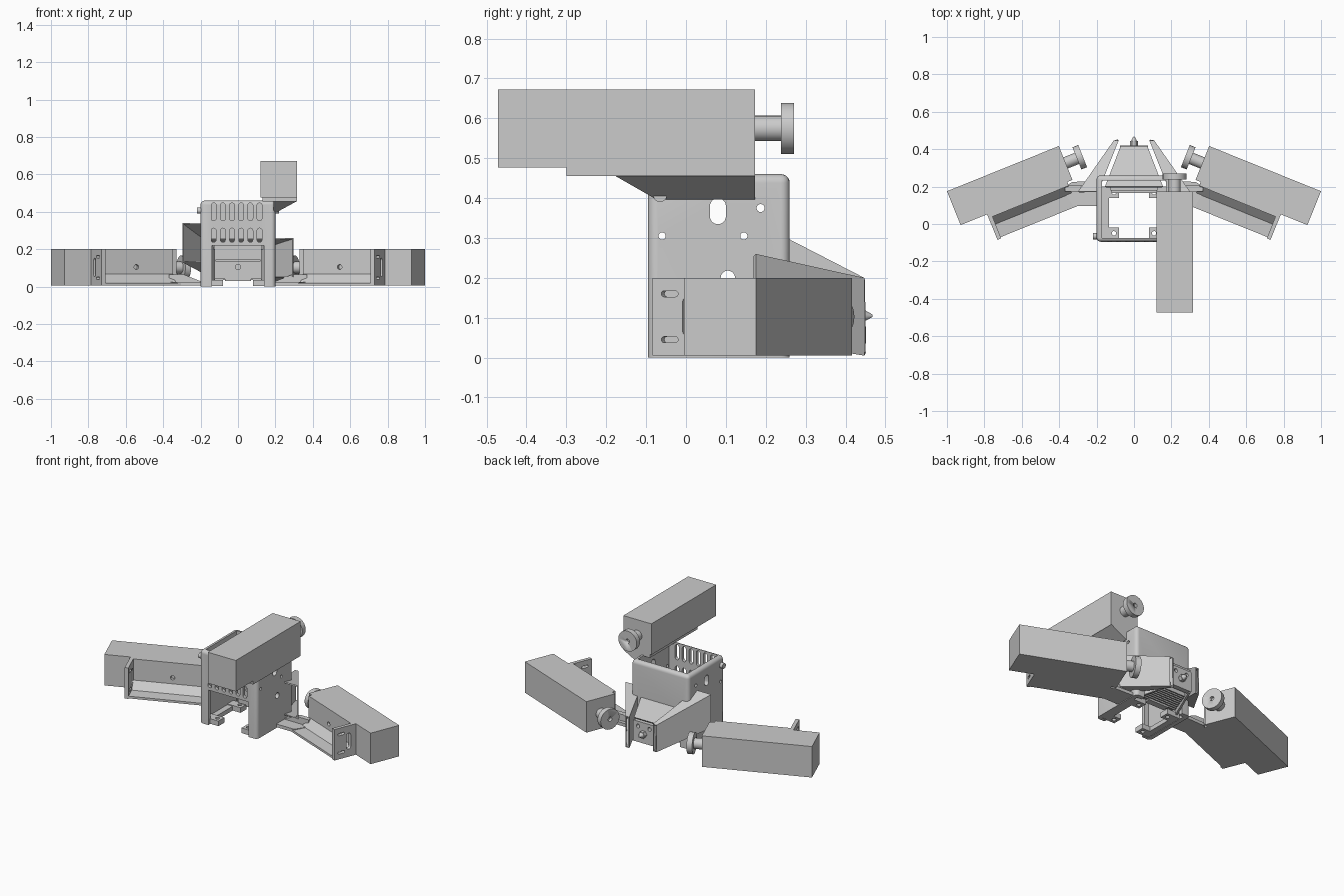
import bpy, bmesh, math
from mathutils import Matrix, Vector

if "Cube" in bpy.data.objects:
    bpy.data.objects.remove(bpy.data.objects["Cube"])

I = Matrix.Identity(4)


def finish(name, bm, smooth=False):
    bmesh.ops.recalc_face_normals(bm, faces=bm.faces)
    me = bpy.data.meshes.new(name)
    bm.to_mesh(me)
    bm.free()
    ob = bpy.data.objects.new(name, me)
    bpy.context.collection.objects.link(ob)
    if smooth:
        activate(ob)
        bpy.ops.object.shade_smooth_by_angle(angle=math.radians(35))
    return ob


def activate(ob):
    bpy.ops.object.select_all(action='DESELECT')
    ob.select_set(True)
    bpy.context.view_layer.objects.active = ob


def prism(name, pts, a, b, axis='z', m=I, smooth=False):
    """Extrude a 2D outline from a to b along an axis."""
    def place(p, h):
        co = {'x': (h, p[0], p[1]), 'y': (p[0], h, p[1]), 'z': (p[0], p[1], h)}[axis]
        return m @ Vector(co)
    bm = bmesh.new()
    lo = [bm.verts.new(place(p, a)) for p in pts]
    hi = [bm.verts.new(place(p, b)) for p in pts]
    bm.faces.new(lo)
    bm.faces.new(hi)
    n = len(pts)
    for i in range(n):
        bm.faces.new((lo[i], lo[(i + 1) % n], hi[(i + 1) % n], hi[i]))
    return finish(name, bm, smooth)


def box(name, x0, x1, y0, y1, z0, z1, m=I):
    return prism(name, [(x0, y0), (x1, y0), (x1, y1), (x0, y1)], z0, z1, 'z', m)


def stadium(cx, cy, w, h, n=8):
    """Rounded slot outline; a circle when w equals h."""
    r = min(w, h) / 2
    pts = []
    for i in range(4 * n):
        t = 2 * math.pi * (i + 0.5) / (4 * n)
        c, s = math.cos(t), math.sin(t)
        pts.append((cx + r * c + math.copysign(w / 2 - r, c),
                    cy + r * s + math.copysign(h / 2 - r, s)))
    if w != h:
        return pts
    return [(cx + r * math.cos(i * math.pi / 12), cy + r * math.sin(i * math.pi / 12)) for i in range(24)]


def cyl(name, c0, c1, r, a, b, axis, m=I):
    return prism(name, stadium(c0, c1, 2 * r, 2 * r), a, b, axis, m, True)


def cut(ob, cutters):
    for c in cutters:
        c.hide_render = True
        mod = ob.modifiers.new('cut', 'BOOLEAN')
        mod.operation, mod.solver, mod.object = 'DIFFERENCE', 'EXACT', c
        activate(ob)
        bpy.ops.object.modifier_apply(modifier=mod.name)
        bpy.data.objects.remove(c)


def duct(name, r0, y0, r1, y1, thick, skip=()):
    """Hollow tapered tube between two rectangles (x0, x1, z0, z1)."""
    bm = bmesh.new()
    rings = []
    for (xa, xb, za, zb), y in ((r0, y0), (r1, y1)):
        rings.append([bm.verts.new((x, y, z)) for x, z in ((xa, za), (xb, za), (xb, zb), (xa, zb))])
    for i in range(4):
        if i not in skip:
            j = (i + 1) % 4
            bm.faces.new((rings[0][i], rings[0][j], rings[1][j], rings[1][i]))
    ob = finish(name, bm)
    mod = ob.modifiers.new('wall', 'SOLIDIFY')
    mod.thickness, mod.offset = thick, -1
    return ob


def actuator(side, m):
    """Motor block with shaft and round knob, local u runs away from the knob."""
    box(side + '_motor_block', 0, 0.645, -0.195, 0, 0, 0.195, m)
    cyl(side + '_shaft', -0.0975, 0.0975, 0.032, -0.066, 0.01, 'x', m)
    knob = cyl(side + '_knob', -0.0975, 0.0975, 0.064, -0.098, -0.065, 'x', m)
    cut(knob, [cyl('hole', -0.0975, 0.0975, 0.013, -0.12, -0.08, 'x', m)])


def frame(u, v, o):
    m = Matrix.Identity(4)
    for i in range(3):
        m[i][0], m[i][1], m[i][3] = u[i], v[i], o[i]
    return m


# Main housing: rounded shell, open top, bottom and lower front
bm = bmesh.new()
bmesh.ops.create_cube(bm, size=1)
for v in bm.verts:
    v.co = Vector((v.co.x * 0.4, 0.0825 + v.co.y * 0.355, 0.23 + v.co.z * 0.46))
edges = [e for e in bm.edges if not all(v.co.z < 0.1 for v in e.verts)]
bmesh.ops.bevel(bm, geom=edges, offset=0.022, segments=5, profile=0.5, affect='EDGES')
housing = finish('housing', bm)
cutters = [box('inner', -0.172, 0.172, -0.075, 0.232, -0.1, 0.6),
           box('front_gap', -0.14, 0.14, -0.2, 0, -0.1, 0.22),
           box('back_gap', -0.14, 0.14, 0.2, 0.4, -0.1, 0.2)]
for i in range(6):
    x = -0.13 + i * 0.049
    cutters.append(prism('slot', stadium(x, 0.40, 0.026, 0.095), -0.2, 0, 'y'))
    cutters.append(prism('slot', stadium(x, 0.275, 0.026, 0.075), -0.2, 0, 'y'))
cutters.append(prism('slot', stadium(0.08, 0.367, 0.04, 0.065), -0.3, 0.3, 'x'))
for y, z, r in ((0.187, 0.375, 0.01), (0.145, 0.305, 0.009), (-0.06, 0.305, 0.009), (0.105, 0.2, 0.018)):
    cutters.append(cyl('hole', y, z, r, -0.3, 0.3, 'x'))
cut(housing, cutters)
activate(housing)
bpy.ops.object.shade_smooth_by_angle(angle=math.radians(35))

for s, side in ((1, 'right'), (-1, 'left')):
    # Bottom mounting flanges and side bosses
    for y0, y1 in ((-0.08, -0.02), (0.14, 0.2)):
        tab = box(side + '_mount_tab', s * 0.08, s * 0.175, y0, y1, 0.003, 0.035)
        cut(tab, [cyl('hole', s * 0.107, (y0 + y1) / 2, 0.012, -0.1, 0.1, 'z')])
    box(side + '_inner_rail', s * 0.135, s * 0.175, -0.08, 0.2, 0.003, 0.03)
    cyl(side + '_boss', -0.065, 0.407, 0.017, s * 0.19, s * 0.22, 'x')

    # Angled motor and its bracket, sharing one local frame
    a = math.radians(22)
    m = frame((s * math.cos(a), -math.sin(a), 0), (-s * math.sin(a), -math.cos(a), 0),
              (s * 0.329, 0.236, 0.005))
    actuator(side, m)
    bracket = prism(side + '_bracket', [(0, 0), (0.14, 0), (0.14, 0.014), (0.065, 0.018),
                    (0.022, 0.062), (0.022, 0.195), (0, 0.195)], 0.03, 0.48, 'x', m)
    cut(bracket, [cyl('hole', z, 0.1, 0.013, 0, 1, 'y', m) for z in (0.24,)])
    end = box(side + '_bracket_end', 0.47, 0.492, 0, 0.147, 0, 0.195, m)
    cut(end, [prism('slot', stadium(0.1, z, 0.045, 0.015), 0.4, 0.6, 'x', m) for z in (0.04, 0.155)]
        + [prism('slot', stadium(0.05, 0.098, 0.03, 0.1), 0.4, 0.6, 'x', m)])

    # Ramp joining bracket to housing
    prism(side + '_bracket_link', [(s * 0.18, 0.095), (s * 0.325, 0.096), (s * 0.385, 0.19),
          (s * 0.33, 0.225), (s * 0.19, 0.23)], 0.005, 0.025)
    prism(side + '_link_ramp', [(s * 0.19, 0.005), (s * 0.37, 0.005), (s * 0.37, 0.065),
          (s * 0.29, 0.065), (s * 0.19, 0.025)], 0.175, 0.205, 'y')

    # Cooling duct, narrowing towards the nozzle
    z0, z1, ze = (0.05, 0.26, 0.005) if s > 0 else (0.13, 0.34, 0.03)
    xs = sorted((s * 0.19, s * 0.298))
    xe = sorted((s * 0.082, s * 0.108))
    duct(side + '_cooling_duct', (*xs, z0, z1), 0.175, (*xe, ze, 0.2), 0.447, 0.01)

# Upper motor on its wedge bracket
actuator('top', frame((0, -1, 0), (1, 0, 0), (0.315, 0.173, 0.477)))
plate = box('top_bracket_plate', 0.13, 0.315, -0.3, 0.173, 0.455, 0.478)
cut(plate, [cyl('hole', 0.22, y, 0.012, 0.4, 0.6, 'z') for y in (-0.24, 0.05)])
bm = bmesh.new()
for x, y, z in ((0.19, -0.18, 0.457), (0.315, -0.18, 0.457), (0.315, 0.173, 0.457), (0.19, 0.173, 0.457),
                (0.19, -0.075, 0.397), (0.205, -0.075, 0.397), (0.205, 0.173, 0.397), (0.19, 0.173, 0.397)):
    bm.verts.new((x, y, z))
bmesh.ops.convex_hull(bm, input=bm.verts)
finish('top_bracket_wedge', bm)

# Tapered shroud around the heat sink, open below
duct('nozzle_shroud', (-0.155, 0.155, 0.02, 0.26), 0.2, (-0.072, 0.072, 0.04, 0.19), 0.415, 0.012, skip=(0,))
fan_plate = box('fan_plate', -0.125, 0.125, 0.18, 0.2, 0.04, 0.22)
cut(fan_plate, [cyl('hole', 0, 0.105, 0.014, 0, 0.5, 'y')])
box('fan_plate_ledge', -0.12, 0.12, 0.165, 0.185, 0.135, 0.145)
box('lower_lip', -0.07, 0.07, 0.18, 0.22, 0.03, 0.045)
for i in range(9):
    y = 0.21 + i * 0.019
    w = 0.125 - i * 0.007
    box('heat_sink_fin', -w, w, y, y + 0.008, 0.035, 0.17)
cyl('heat_sink_core', 0, 0.105, 0.03, 0.19, 0.4, 'y')

# Heater block and nozzle
block = box('heater_block', -0.075, 0.075, 0.39, 0.42, 0.045, 0.175)
cut(block, [cyl('hole', x, 0.145, 0.012, 0.3, 0.5, 'y') for x in (-0.04, 0.04)])
prism('nozzle_hex', [(0.022 * math.cos(i * math.pi / 3), 0.105 + 0.022 * math.sin(i * math.pi / 3))
                     for i in range(6)], 0.415, 0.443, 'y')
bm = bmesh.new()
bmesh.ops.create_cone(bm, cap_ends=True, segments=24, radius1=0.018, radius2=0.003, depth=0.027,
                      matrix=Matrix.Translation((0, 0.4545, 0.105)) @ Matrix.Rotation(-math.pi / 2, 4, 'X'))
finish('nozzle_tip', bm, True)
